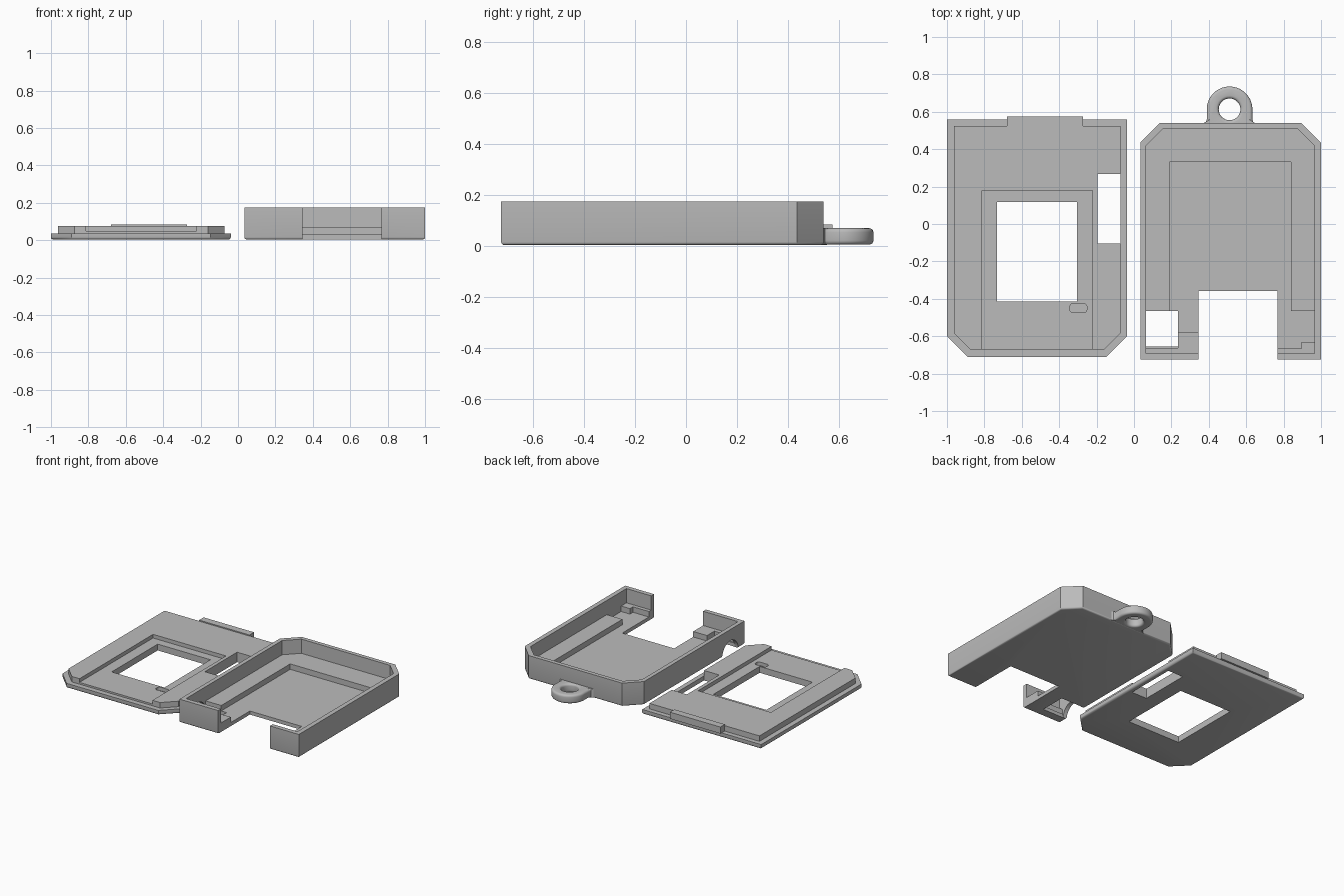
import bpy, bmesh, math

if "Cube" in bpy.data.objects:
    bpy.data.objects.remove(bpy.data.objects["Cube"])

grey = bpy.data.materials.new("plain grey")
grey.diffuse_color = (0.5, 0.5, 0.5, 1)
grey.use_nodes = True
grey.node_tree.nodes["Principled BSDF"].inputs["Base Color"].default_value = grey.diffuse_color


def prism(name, pts, z0, z1):
    """Extrude a counter-clockwise outline from z0 to z1."""
    bm = bmesh.new()
    face = bm.faces.new([bm.verts.new((x, y, z0)) for x, y in pts])
    ext = bmesh.ops.extrude_face_region(bm, geom=[face])
    for v in ext["geom"]:
        if isinstance(v, bmesh.types.BMVert):
            v.co.z = z1
    bmesh.ops.recalc_face_normals(bm, faces=bm.faces[:])
    me = bpy.data.meshes.new(name)
    bm.to_mesh(me)
    bm.free()
    me.materials.append(grey)
    ob = bpy.data.objects.new(name, me)
    bpy.context.collection.objects.link(ob)
    return ob


def rect(x0, x1, y0, y1):
    return [(x0, y0), (x1, y0), (x1, y1), (x0, y1)]


def box(name, x0, x1, y0, y1, z0, z1):
    return prism(name, rect(x0, x1, y0, y1), z0, z1)


def cut_front(x0, x1, y0, y1, c):
    """Rectangle with both front corners cut off."""
    return [(x0 + c, y0), (x1 - c, y0), (x1, y0 + c), (x1, y1), (x0, y1), (x0, y0 + c)]


def cut_back(x0, x1, y0, y1, c):
    """Rectangle with both back corners cut off."""
    return [(x0, y0), (x1, y0), (x1, y1 - c), (x1 - c, y1), (x0 + c, y1), (x0, y1 - c)]


def arc(cx, cy, r, a0, a1, n):
    return [(cx + r * math.cos(a0 + (a1 - a0) * i / n),
             cy + r * math.sin(a0 + (a1 - a0) * i / n)) for i in range(n + 1)]


def round_edges(ob, width, test, segments=3):
    bm = bmesh.new()
    bm.from_mesh(ob.data)
    edges = [e for e in bm.edges if test(e)]
    bmesh.ops.bevel(bm, geom=edges, offset=width, segments=segments,
                    profile=0.5, affect='EDGES')
    bm.to_mesh(ob.data)
    bm.free()


def at_z(z):
    return lambda e: all(abs(v.co.z - z) < 1e-4 for v in e.verts)


def boolean(ob, other, op='DIFFERENCE'):
    mod = ob.modifiers.new("cut", 'BOOLEAN')
    mod.operation, mod.solver, mod.object = op, 'EXACT', other
    bpy.context.view_layer.objects.active = ob
    bpy.ops.object.modifier_apply(modifier=mod.name)
    bpy.data.objects.remove(other)


# Lid: flange, raised plate, display pocket and openings
flange = prism("lid_flange", cut_front(-1, -0.038, -0.71, 0.56, 0.11), 0.004, 0.037)
round_edges(flange, 0.012, at_z(0.004))
plate = prism("lid_plate", cut_front(-0.962, -0.072, -0.672, 0.525, 0.088), 0.02, 0.077)
boolean(flange, plate, 'UNION')
lid = flange
lid.name = "lid"
for c in ((-0.812, -0.222, -0.80, 0.178, 0.05, 0.2),      # pocket open to the front
          (-0.732, -0.305, -0.415, 0.117, -0.1, 0.2),     # display window
          (-0.195, -0.0719, -0.105, 0.268, -0.1, 0.2)):   # side slot
    boolean(lid, box("cutter", *c))
pit = []
for cx, cy, a in ((-0.268, -0.457, -90), (-0.268, -0.442, 0),
                  (-0.327, -0.442, 90), (-0.327, -0.457, 180)):
    pit += arc(cx, cy, 0.016, math.radians(a), math.radians(a + 90), 4)
boolean(lid, prism("cutter", pit, 0.025, 0.2))

# Latch tab on the back edge of the lid
box("lid_tab", -0.68, -0.272, 0.522, 0.574, 0.037, 0.085)

# Case: shell with stepped floor
case = prism("case", cut_back(0.034, 1, -0.725, 0.54, 0.105), 0.004, 0.174)
round_edges(case, 0.012, lambda e: at_z(0.004)(e))
boolean(case, prism("cutter", cut_back(0.064, 0.966, -0.692, 0.51, 0.092), 0.07, 0.3))
boolean(case, box("cutter", 0.19, 0.84, -0.692, 0.332, 0.03, 0.1))
boolean(case, box("cutter", 0.064, 0.966, -0.692, -0.465, 0.03, 0.1))
boolean(case, box("cutter", 0.346, 0.766, -0.9, -0.357, -0.1, 0.3))     # connector opening
boolean(case, box("cutter", 0.064, 0.234, -0.655, -0.465, -0.1, 0.1))   # corner opening

# Arched mouth in the left wall beside the corner opening
mouth = prism("cutter", arc(0, 0, 0.093, 0, math.pi, 20), 0.0, 0.1)
for v in mouth.data.vertices:
    y, z, x = v.co
    v.co = (x, y - 0.56, z)
boolean(case, mouth)

# Support blocks behind the front wall
box("left_support", 0.234, 0.346, -0.695, -0.577, 0.028, 0.07)
box("left_rib", 0.060, 0.236, -0.695, -0.662, 0.028, 0.07)
box("right_rib", 0.766, 0.90, -0.695, -0.665, 0.028, 0.07)
box("right_support", 0.895, 0.969, -0.695, -0.630, 0.028, 0.07)

# Keyring loop with rounded rims and flared root
outline = [(0.372, 0.53), (0.648, 0.53), (0.648, 0.54), (0.637, 0.546), (0.633, 0.56)]
outline += arc(0.511, 0.613, 0.122, 0, math.pi, 28)
outline += [(0.389, 0.56), (0.385, 0.546), (0.372, 0.54)]
loop = prism("keyring_loop", outline, 0.006, 0.07)
boolean(loop, prism("cutter", arc(0.511, 0.613, 0.058, 0, math.tau * 31 / 32, 31), -0.1, 0.2))


def loop_rim(e):
    flat = at_z(0.006)(e) or at_z(0.07)(e)
    return flat and len(e.link_faces) == 2 and e.calc_face_angle() > 0.5 \
        and all(v.co.y > 0.545 for v in e.verts)


round_edges(loop, 0.016, loop_rim, 4)

# Smooth only the rounded areas
for ob in list(bpy.context.scene.objects):
    bpy.ops.object.select_all(action='DESELECT')
    ob.select_set(True)
    bpy.context.view_layer.objects.active = ob
    bpy.ops.object.shade_smooth_by_angle(angle=math.radians(32))
